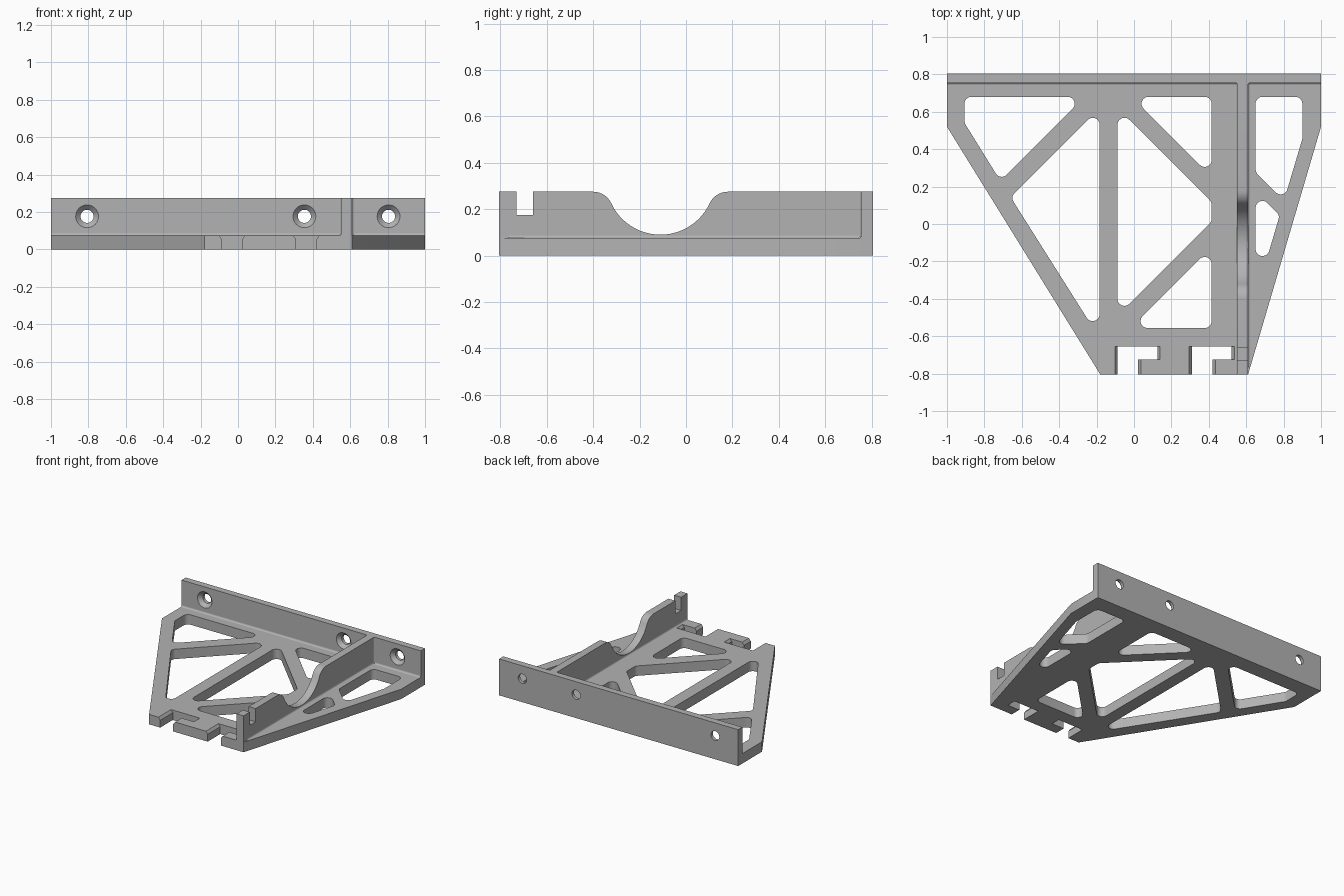
import bpy, bmesh
from math import pi, sin, cos, tan, radians, atan2
from mathutils import Vector, Matrix

if "Cube" in bpy.data.objects:
    bpy.data.objects.remove(bpy.data.objects["Cube"])

grey = bpy.data.materials.new("plain grey")
grey.use_nodes = True
grey.diffuse_color = (0.45, 0.45, 0.45, 1)
grey.node_tree.nodes["Principled BSDF"].inputs["Base Color"].default_value = grey.diffuse_color

T, H = 0.075, 0.275              # plate thickness, wall height
FRONT, BACK, WALL = -0.805, 0.805, 0.755
RIB_L, RIB_R = 0.552, 0.61
FILLET = 0.012

AXES = {"x": lambda u, v, w: (w, u, v),
        "y": lambda u, v, w: (u, w, v),
        "z": lambda u, v, w: (u, v, w)}


def finish(name, bm):
    mesh = bpy.data.meshes.new(name)
    bm.to_mesh(mesh)
    bm.free()
    mesh.materials.append(grey)
    ob = bpy.data.objects.new(name, mesh)
    bpy.context.collection.objects.link(ob)
    return ob


def prism(name, axis, lo, hi, outline, holes=()):
    """Extrude a closed outline with holes along an axis."""
    bm = bmesh.new()
    place = AXES[axis]
    for loop in (outline, *holes):
        vs = [bm.verts.new(place(u, v, lo)) for u, v in loop]
        for a, b in zip(vs, vs[1:] + vs[:1]):
            bm.edges.new((a, b))
    bmesh.ops.triangle_fill(bm, use_beauty=True, use_dissolve=False, edges=bm.edges[:])
    out = bmesh.ops.extrude_face_region(bm, geom=bm.faces[:], use_keep_orig=True)
    moved = [g for g in out["geom"] if isinstance(g, bmesh.types.BMVert)]
    bmesh.ops.translate(bm, verts=moved, vec=place(0, 0, hi - lo))
    bmesh.ops.recalc_face_normals(bm, faces=bm.faces[:])
    return finish(name, bm)


def arc(cx, cy, r, a0, a1, n):
    return [(cx + r * cos(a0 + (a1 - a0) * i / n), cy + r * sin(a0 + (a1 - a0) * i / n))
            for i in range(n + 1)]


def rounded(points, r=0.037):
    """Round every corner of a convex polygon."""
    out = []
    for i, p in enumerate(points):
        p = Vector(p)
        a = (Vector(points[i - 1]) - p).normalized()
        b = (Vector(points[(i + 1) % len(points)]) - p).normalized()
        half = a.angle(b) / 2
        c = p + (a + b).normalized() * r / sin(half)
        s, e = p + a * r / tan(half) - c, p + b * r / tan(half) - c
        a0, a1 = atan2(s.y, s.x), atan2(e.y, e.x)
        sweep = (a1 - a0 + pi) % (2 * pi) - pi
        out += arc(c.x, c.y, r, a0, a0 + sweep, max(3, int(abs(sweep) / radians(12))))
    return out


def cut(target, cutter):
    cutter.hide_render = True
    mod = target.modifiers.new("cut", "BOOLEAN")
    mod.operation, mod.solver, mod.object = "DIFFERENCE", "EXACT", cutter
    bpy.context.view_layer.objects.active = target
    bpy.ops.object.modifier_apply(modifier=mod.name)
    bpy.data.objects.remove(cutter)


def fillet(name, axis, lo, hi, corner, du, dv):
    """Concave strip filling an inside corner that opens toward du, dv."""
    u, v = corner
    curve = [(u + du * FILLET * (1 - sin(t)), v + dv * FILLET * (1 - cos(t)))
             for t in [pi / 2 * i / 5 for i in range(6)]]
    return prism(name, axis, lo, hi, [(u, v)] + curve)


# Base plate with truss windows and two hooked slots in its front edge
def slot(x0, x1, x2):
    return [(x0, FRONT), (x0, -0.655), (x2, -0.655), (x2, -0.725), (x1, -0.725), (x1, FRONT)]


slots = [(-0.087, 0.022, 0.125), (0.31, 0.42, 0.522)]
outline = [(-1, WALL), (-1, 0.52), (-0.18, FRONT)]
for s in slots:
    outline += slot(*s)
outline += [(RIB_R, FRONT), (1, 0.52), (1, WALL)]

windows = [
    [(-0.906, 0.68), (-0.906, 0.54), (-0.714, 0.23), (-0.265, 0.68)],
    [(-0.184, 0.62), (-0.66, 0.144), (-0.184, -0.61)],
    [(-0.088, 0.62), (-0.088, -0.49), (0.415, 0.013), (0.415, 0.117)],
    [(-0.012, 0.68), (0.415, 0.253), (0.415, 0.68)],
    [(-0.017, -0.556), (0.415, -0.556), (0.415, -0.124)],
    [(0.65, 0.68), (0.65, 0.277), (0.802, 0.125), (0.90, 0.455), (0.90, 0.68)],
    [(0.65, 0.176), (0.65, -0.39), (0.779, 0.047)],
]
plate = prism("base_plate", "z", 0, T, outline, [rounded(w) for w in windows])


# Chamfers on the top edges of the slot side walls
def chamfer(x, side, y0, y1):
    w, d = 0.015, 0.02
    tri = [(x - side * w, T - 2 * d), (x + side * 2 * w, T + d), (x - side * w, T + d)]
    cut(plate, prism("chamfer_cutter", "y", y0, y1, tri))


for x0, x1, x2 in slots:
    chamfer(x0, -1, FRONT - 0.02, -0.655)
    chamfer(x1, 1, FRONT - 0.02, -0.725)
    chamfer(x2, 1, -0.725, -0.655)

# Back wall with three countersunk screw holes
screws = [(-0.807, 0.177), (0.355, 0.177), (0.805, 0.177)]
wall = prism("back_wall", "y", WALL, BACK, [(-1, 0), (1, 0), (1, H), (-1, H)],
             [arc(x, z, 0.035, 0, 2 * pi * 31 / 32, 31) for x, z in screws])
for x, z in screws:
    bm = bmesh.new()
    place = Matrix.Translation((x, WALL + 0.015, z)) @ Matrix.Rotation(-pi / 2, 4, "X")
    bmesh.ops.create_cone(bm, cap_ends=True, segments=32, radius1=0.071, radius2=0.021,
                          depth=0.05, matrix=place)
    cut(wall, finish("countersink_cutter", bm))

# Upright rib with a rounded saddle and a narrow notch
mid, R, r, reach = -0.11, 0.234, 0.086, 0.29
zc = 0.324
lean = atan2(zc - (H - r), reach)
saddle = (arc(mid - reach, H - r, r, pi / 2, lean, 8)
          + arc(mid, zc, R, pi + lean, 2 * pi - lean, 24)[1:-1]
          + arc(mid + reach, H - r, r, pi - lean, pi / 2, 8))
profile = [(WALL, T), (FRONT, T), (FRONT, H), (-0.73, H), (-0.73, 0.175),
           (-0.66, 0.175), (-0.66, H)] + saddle + [(WALL, H)]
prism("upright_rib", "x", RIB_L, RIB_R, profile)

# Small fillets along the inside corners
fillet("wall_fillet_right", "x", -1, RIB_L, (WALL, T), -1, 1)
fillet("wall_fillet_left", "x", RIB_R, 1, (WALL, T), -1, 1)
fillet("rib_fillet_right", "y", FRONT, WALL, (RIB_L, T), -1, 1)
fillet("rib_fillet_left", "y", -0.765, WALL, (RIB_R, T), 1, 1)
fillet("corner_fillet_right", "z", T, H, (RIB_L, WALL), -1, -1)
fillet("corner_fillet_left", "z", T, H, (RIB_R, WALL), 1, -1)

# Smooth the curved faces, keep the edges crisp
bpy.ops.object.select_all(action="DESELECT")
for ob in bpy.context.scene.objects:
    if ob.type == "MESH" and grey.name in ob.data.materials:
        ob.select_set(True)
        bpy.context.view_layer.objects.active = ob
bpy.ops.object.shade_smooth_by_angle(angle=radians(30))
